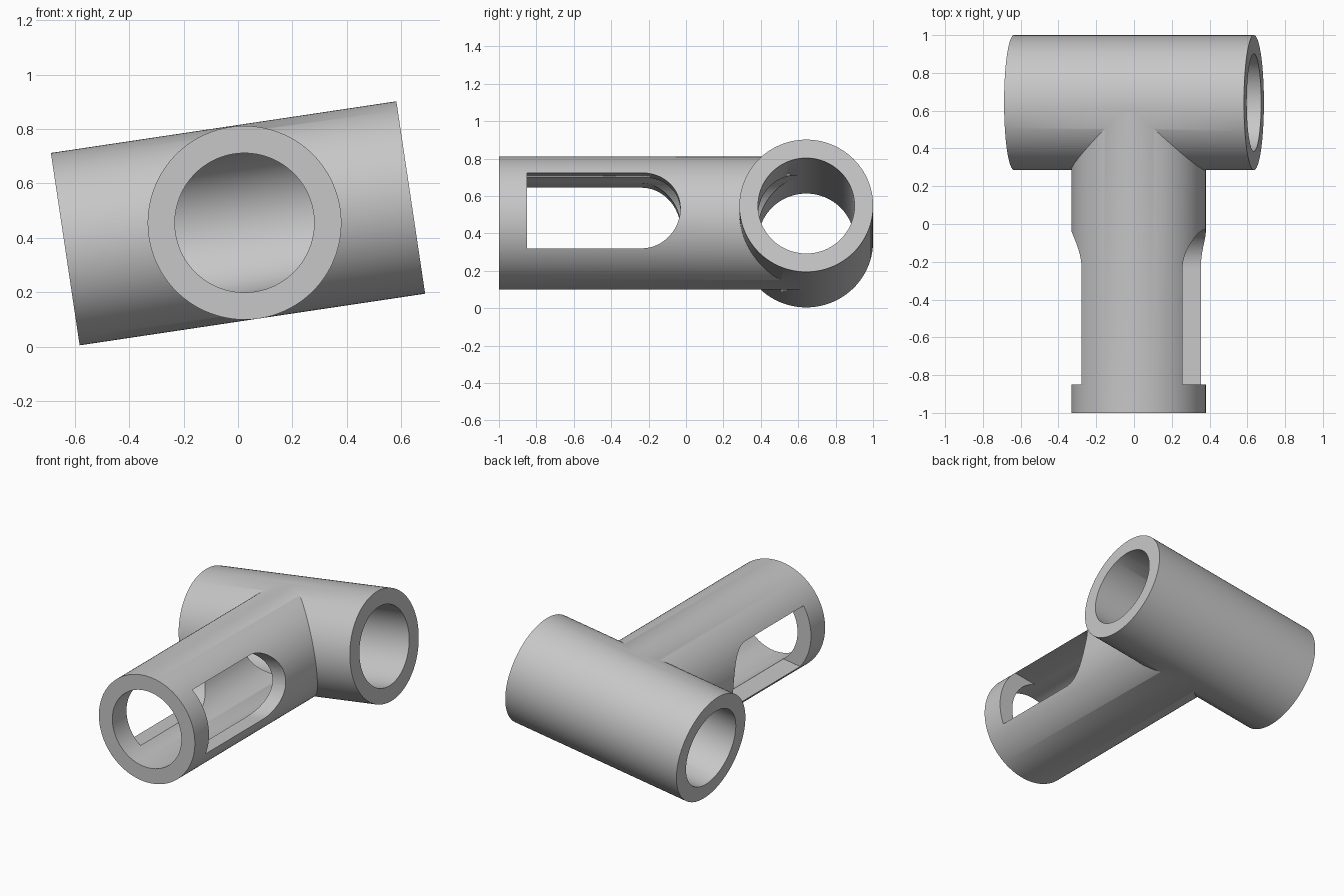
import bpy, bmesh, math
from mathutils import Matrix, Vector

default = bpy.data.objects.get("Cube")
if default:
    bpy.data.objects.remove(default, do_unlink=True)

TILT = math.radians(8.5)
OUTER, BORE = 0.357, 0.257
CROSS_CENTRE = Vector((0, 0.643, 0.453))
STEM_X, STEM_Z = 0.024, 0.455
SIDES = 128

tilt = Matrix.Rotation(-TILT, 4, 'Y')
along_cross = tilt @ Matrix.Rotation(math.pi / 2, 4, 'Y')
along_stem = Matrix.Rotation(-math.pi / 2, 4, 'X')

grey = bpy.data.materials.new("grey_metal")
grey.use_nodes = True
colour = (0.57, 0.57, 0.57, 1)
grey.diffuse_color = colour
grey.node_tree.nodes["Principled BSDF"].inputs["Base Color"].default_value = colour


def add_object(name, bm):
    bmesh.ops.recalc_face_normals(bm, faces=bm.faces)
    mesh = bpy.data.meshes.new(name)
    bm.to_mesh(mesh)
    bm.free()
    mesh.materials.append(grey)
    obj = bpy.data.objects.new(name, mesh)
    bpy.context.collection.objects.link(obj)
    return obj


def cylinder(name, radius, length, centre, turn):
    bm = bmesh.new()
    bmesh.ops.create_cone(bm, cap_ends=True, segments=SIDES, radius1=radius,
                          radius2=radius, depth=length,
                          matrix=Matrix.Translation(centre) @ turn)
    return add_object(name, bm)


def stem_cylinder(name, radius, front, back):
    centre = Vector((STEM_X, (front + back) / 2, STEM_Z))
    return cylinder(name, radius, back - front, centre, along_stem)


def slot_prism(name, front, back, half_height, lift):
    # Square at the front, half round at the back, running right through
    bm = bmesh.new()
    arc_y = back - half_height
    outline = [(front, half_height), (front, -half_height)]
    for i in range(33):
        a = -math.pi / 2 + math.pi * i / 32
        outline.append((arc_y + half_height * math.cos(a), half_height * math.sin(a)))
    face = bm.faces.new([bm.verts.new((-0.6, y, v + lift)) for y, v in outline])
    grown = bmesh.ops.extrude_face_region(bm, geom=[face])
    moved = [g for g in grown["geom"] if isinstance(g, bmesh.types.BMVert)]
    bmesh.ops.translate(bm, verts=moved, vec=(1.2, 0, 0))
    bm.transform(Matrix.Translation((STEM_X, 0, STEM_Z)) @ tilt)
    return add_object(name, bm)


# Solid tubes and the shapes cut from them
body = cylinder("tee_body", OUTER + 0.0005, 1.284, CROSS_CENTRE, along_cross)
steps = [
    (stem_cylinder("stem_solid", OUTER - 0.001, -1.0, 0.643), 'UNION'),
    (cylinder("cross_bore", BORE + 0.001, 1.6, CROSS_CENTRE, along_cross), 'DIFFERENCE'),
    (stem_cylinder("stem_bore", BORE - 0.001, -1.2, 0.643), 'DIFFERENCE'),
    (slot_prism("side_slot", -0.85, -0.03, 0.207, 0.025), 'DIFFERENCE'),
]
for tool, operation in steps:
    tool.hide_render = True
    mod = body.modifiers.new(tool.name, 'BOOLEAN')
    mod.operation = operation
    mod.solver = 'EXACT'
    mod.object = tool

# Bake the cuts and drop the helpers
bpy.context.view_layer.update()
graph = bpy.context.evaluated_depsgraph_get()
baked = bpy.data.meshes.new_from_object(body.evaluated_get(graph))
body.modifiers.clear()
body.data = baked
body.data.name = "tee_body"
for tool, _ in steps:
    bpy.data.objects.remove(tool, do_unlink=True)

# Smooth walls with crisp rims
bpy.ops.object.select_all(action='DESELECT')
body.select_set(True)
bpy.context.view_layer.objects.active = body
bpy.ops.object.shade_smooth_by_angle(angle=math.radians(30))
